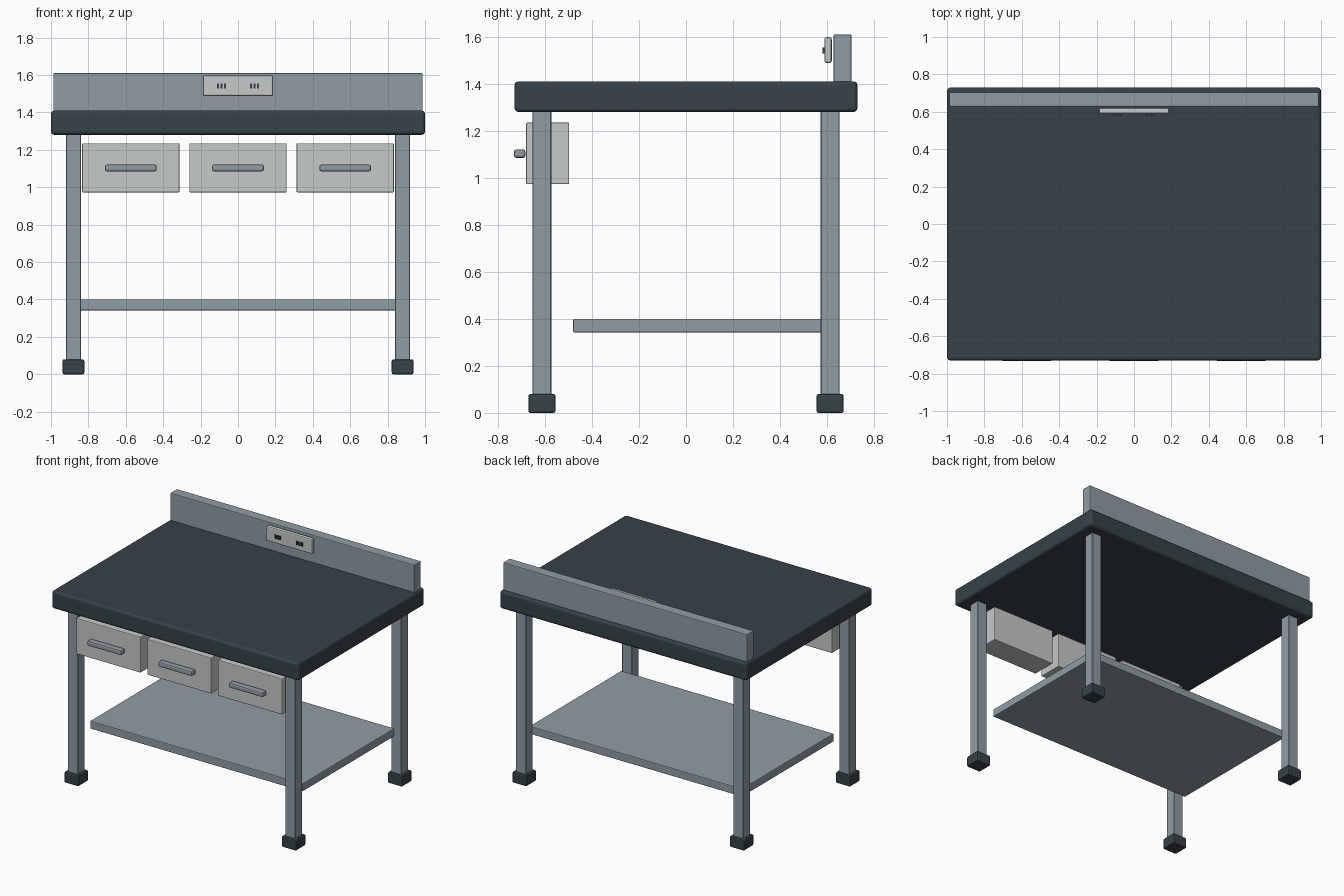
import bpy

cube = bpy.data.objects.get("Cube")
if cube:
    bpy.data.objects.remove(cube, do_unlink=True)


def material(name, colour):
    mat = bpy.data.materials.new(name)
    mat.use_nodes = True
    mat.diffuse_color = (*colour, 1)
    bsdf = next(n for n in mat.node_tree.nodes if n.type == "BSDF_PRINCIPLED")
    bsdf.inputs["Base Color"].default_value = (*colour, 1)
    return mat


DARK = material("dark slate", (0.038, 0.054, 0.064))
STEEL = material("blue grey steel", (0.28, 0.335, 0.37))
LIGHT = material("light grey", (0.56, 0.585, 0.58))


def box(name, x, y, z, mat, bevel=0.005, segments=2):
    """Bevelled box spanning the given (min, max) ranges."""
    spans = (x, y, z)
    bpy.ops.mesh.primitive_cube_add(size=1, location=[(a + b) / 2 for a, b in spans])
    obj = bpy.context.object
    obj.name = name
    obj.scale = [b - a for a, b in spans]
    bpy.ops.object.transform_apply(location=False, rotation=False, scale=True)
    obj.data.materials.append(mat)
    if bevel:
        mod = obj.modifiers.new("Soft edges", "BEVEL")
        mod.width = bevel
        mod.segments = segments
    return obj


def around(centre, half):
    return (centre - half, centre + half)


# Worktop, backsplash and lower shelf
box("worktop", (-1, 1), (-0.73, 0.73), (1.28, 1.41), DARK, 0.018, 3)
box("backsplash", (-0.987, 0.987), (0.628, 0.704), (1.40, 1.61), STEEL)
box("lower_shelf", (-0.86, 0.86), (-0.48, 0.58), (0.342, 0.40), STEEL)

# Legs with rubber feet
for side, x in (("right", -0.88), ("left", 0.88)):
    for end, y in (("front", -0.613), ("back", 0.613)):
        box(f"{end}_{side}_leg", around(x, 0.04), around(y, 0.04), (0.05, 1.29), STEEL, 0.003, 1)
        box(f"{end}_{side}_foot", around(x, 0.058), around(y, 0.058), (0, 0.08), DARK, 0.009)

# Three drawers with bar handles
for side, x in (("right", -0.573), ("middle", 0), ("left", 0.573)):
    box(f"{side}_drawer", around(x, 0.26), (-0.68, -0.497), (0.973, 1.235), LIGHT)
    box(f"{side}_handle", around(x, 0.138), (-0.732, -0.683), (1.085, 1.121), STEEL, 0.01)

# Power outlet plate with two sets of slots
box("outlet_plate", (-0.187, 0.187), (0.589, 0.62), (1.488, 1.598), LIGHT, 0.009)
for group, centre in (("right", -0.088), ("left", 0.088)):
    for i in range(3):
        box(f"{group}_outlet_slot_{i + 1}", around(centre + (i - 1) * 0.019, 0.006),
            (0.581, 0.59), (1.528, 1.554), DARK, 0)
